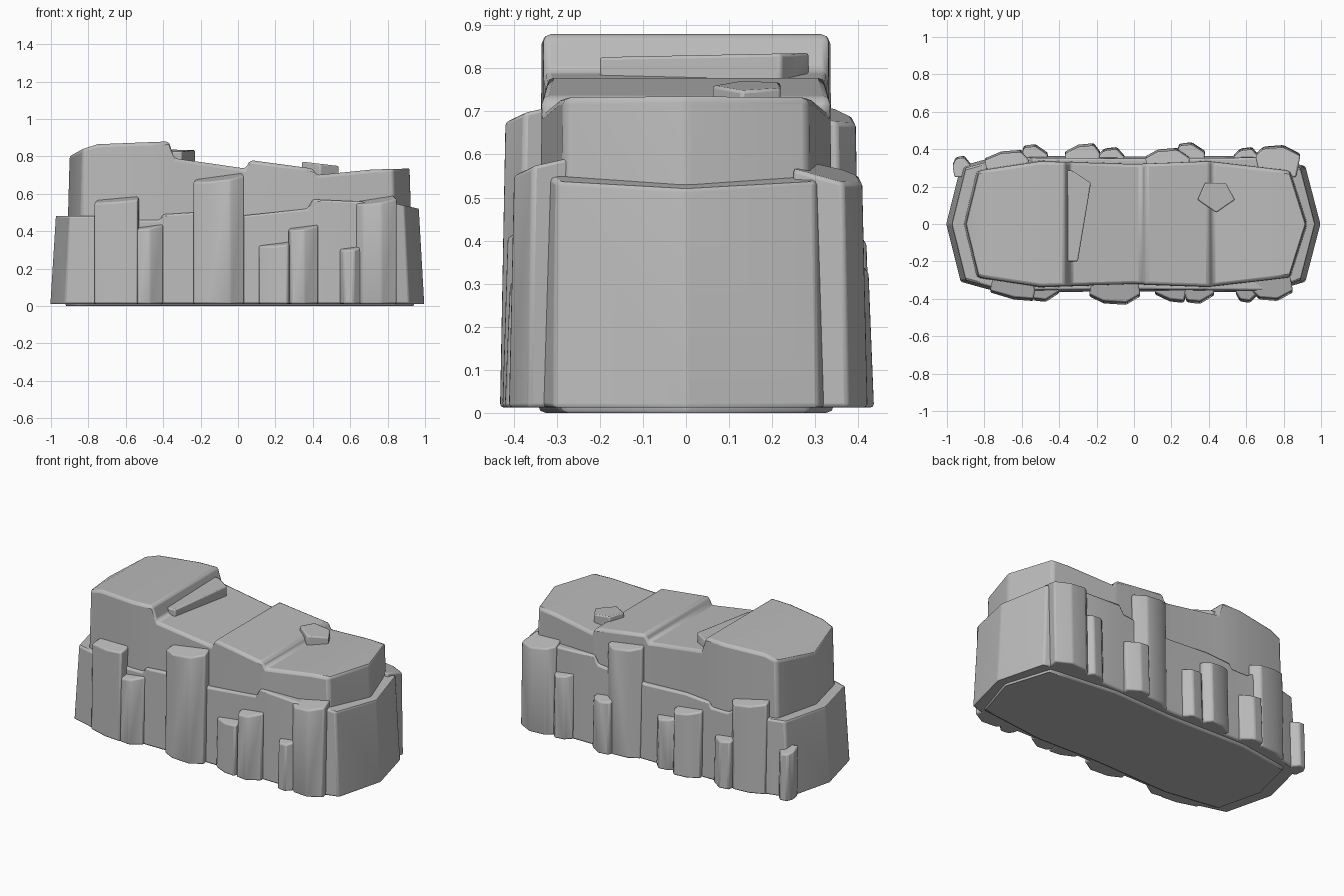
import bpy, bmesh, math

if "Cube" in bpy.data.objects:
    bpy.data.objects.remove(bpy.data.objects["Cube"], do_unlink=True)

stone = bpy.data.materials.new("stone_grey")
stone.use_nodes = True
GREY = (0.5, 0.5, 0.5, 1)
stone.diffuse_color = GREY
stone.node_tree.nodes["Principled BSDF"].inputs["Base Color"].default_value = GREY


def finish(name, bm, bevel):
    """Turn a bmesh into a stone part with softened edges."""
    bmesh.ops.remove_doubles(bm, verts=bm.verts, dist=0.0005)
    bmesh.ops.recalc_face_normals(bm, faces=bm.faces)
    mesh = bpy.data.meshes.new(name)
    bm.to_mesh(mesh)
    bm.free()
    mesh.materials.append(stone)
    ob = bpy.data.objects.new(name, mesh)
    bpy.context.collection.objects.link(ob)
    mod = ob.modifiers.new("soft_edges", 'BEVEL')
    mod.width, mod.segments = bevel, 2
    mod.limit_method, mod.angle_limit = 'ANGLE', math.radians(28)
    bpy.ops.object.select_all(action='DESELECT')
    ob.select_set(True)
    bpy.context.view_layer.objects.active = ob
    bpy.ops.object.shade_smooth_by_angle(angle=math.radians(40))
    return ob


def interp(points, x):
    """Piecewise linear lookup."""
    for (xa, a), (xb, b) in zip(points, points[1:]):
        if x <= xb:
            return a + (b - a) * max(0, x - xa) / (xb - xa)
    return points[-1][1]


def loft(name, outline, profile, z0, flare, bevel):
    """Long block: half-width outline and top profile, both along x."""
    bm = bmesh.new()
    rings = []
    for x in sorted({p[0] for p in outline} | {p[0] for p in profile}):
        w, z = interp(outline, x), interp(profile, x)
        rings.append([bm.verts.new(c) for c in (
            (x * flare, -w * flare, z0), (x * flare, w * flare, z0),
            (x, w, z), (x, -w, z))])
    for a, b in zip(rings, rings[1:]):
        for i in range(4):
            j = (i + 1) % 4
            bm.faces.new((a[i], a[j], b[j], b[i]))
    bm.faces.new(rings[0])
    bm.faces.new(rings[-1])
    bmesh.ops.remove_doubles(bm, verts=bm.verts, dist=0.0005)
    bmesh.ops.dissolve_degenerate(bm, edges=bm.edges, dist=0.0005)
    return finish(name, bm, bevel)


def prism(name, outline, z0, top, bevel, flare=1.0):
    """Upright block on a polygon; top is a height rule of x and y."""
    bm = bmesh.new()
    low = [bm.verts.new((x, y * flare, z0)) for x, y in outline]
    high = [bm.verts.new((x, y, top(x, y))) for x, y in outline]
    bm.faces.new(low)
    bm.faces.new(high)
    n = len(low)
    for i in range(n):
        j = (i + 1) % n
        bm.faces.new((low[i], low[j], high[j], high[i]))
    return finish(name, bm, bevel)


# Inner rock mass with stepped top
loft("rock_core",
     [(-0.9, 0), (-0.83, 0.285), (-0.5, 0.335), (0, 0.32), (0.4, 0.335), (0.83, 0.285), (0.92, 0)],
     [(-0.9, 0.80), (-0.83, 0.84), (-0.75, 0.865), (-0.37, 0.88), (-0.34, 0.79),
      (0.04, 0.735), (0.065, 0.78), (0.4, 0.735), (0.42, 0.70), (0.72, 0.73), (0.92, 0.735)],
     0, 1.025, 0.016)

# Lower skirt around the core
loft("rock_skirt",
     [(-0.975, 0), (-0.9, 0.3), (-0.7, 0.355), (0, 0.35), (0.7, 0.355), (0.89, 0.3), (0.968, 0)],
     [(-0.975, 0.48), (-0.56, 0.48), (-0.54, 0.46), (-0.42, 0.46), (-0.4, 0.49),
      (-0.24, 0.5), (0.04, 0.485), (0.37, 0.52), (0.4, 0.57), (0.83, 0.55), (0.968, 0.52)],
     0.012, 1.03, 0.01)

# Columns: left edge, right edge, height, reach in y, tip position (0 to 1)
front = [(-0.77, -0.53, 0.565, 0.40, 0.75), (-0.55, -0.40, 0.425, 0.405, 0.3),
         (-0.24, 0.035, 0.68, 0.42, 0.5), (0.11, 0.28, 0.33, 0.41, 0.7),
         (0.27, 0.43, 0.42, 0.415, 0.3), (0.545, 0.665, 0.31, 0.41, 0.4),
         (0.63, 0.85, 0.56, 0.40, 0.4)]
back = [(0.65, 0.89, 0.55, 0.41, 0.4), (0.53, 0.67, 0.41, 0.40, 0.5),
        (0.23, 0.38, 0.34, 0.425, 0.3), (0.06, 0.3, 0.69, 0.395, 0.5),
        (-0.2, -0.05, 0.33, 0.40, 0.5), (-0.37, -0.18, 0.415, 0.42, 0.6),
        (-0.6, -0.46, 0.31, 0.415, 0.3), (-0.8, -0.56, 0.56, 0.385, 0.6),
        (-0.97, -0.87, 0.31, 0.355, 0.4)]
for side, word, columns in ((-1, "front", front), (1, "back", back)):
    for k, (xa, xb, h, reach, tip) in enumerate(columns, 1):
        w = xb - xa
        shoulder = reach - 0.045
        outline = [(xa + 0.1 * w, 0.25), (xa, shoulder),
                   (xa + (tip - 0.22) * w, reach - 0.008), (xa + (tip + 0.22) * w, reach),
                   (xb, shoulder), (xb - 0.1 * w, 0.25)]
        mid = (xa + xb) / 2
        prism(f"{word}_column_{k}", [(x, side * y) for x, y in outline], 0.012,
              lambda x, y: h - side * 0.13 * (x - mid) - 0.25 * (abs(y) - shoulder),
              0.009, 1.03)

# Leaning slab and loose stone on top
prism("top_slab", [(-0.36, -0.2), (-0.3, -0.2), (-0.23, 0.22), (-0.33, 0.285), (-0.36, 0.285)],
      0.74, lambda x, y: 0.83 + 0.02 * y, 0.007)
prism("loose_stone", [(0.34, 0.13), (0.38, 0.22), (0.49, 0.22), (0.54, 0.13), (0.44, 0.06)],
      0.68, lambda x, y: 0.765 - 0.12 * (x - 0.4), 0.007)
